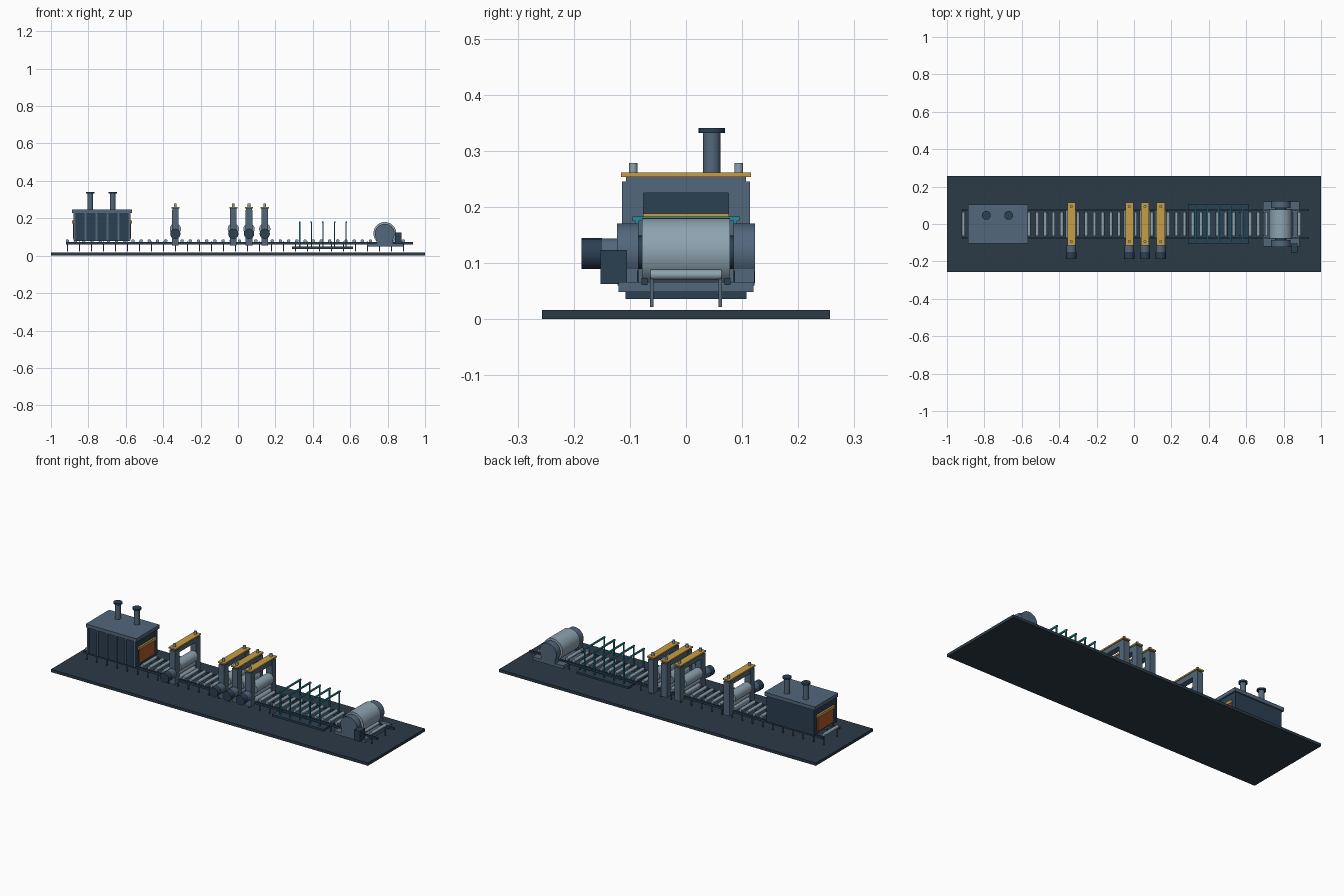
import bpy, math
from math import pi

if "Cube" in bpy.data.objects:
    bpy.data.objects.remove(bpy.data.objects["Cube"])


def material(name, rgb):
    m = bpy.data.materials.new(name)
    m.diffuse_color = (*rgb, 1)
    m.use_nodes = True
    m.node_tree.nodes["Principled BSDF"].inputs["Base Color"].default_value = m.diffuse_color
    return m


BASE = material("base_slate", (0.024, 0.042, 0.061))
DARK = material("dark_blue", (0.024, 0.050, 0.085))
STEEL = material("steel_blue", (0.085, 0.135, 0.20))
LIGHT = material("roll_steel", (0.27, 0.37, 0.44))
GOLD = material("gold", (0.58, 0.34, 0.06))
TEAL = material("teal", (0.02, 0.26, 0.32))
ORANGE = material("hot_orange", (0.45, 0.10, 0.025))


def box(name, x, y, z, mat):
    """Box from three (min, max) ranges."""
    bpy.ops.mesh.primitive_cube_add(size=1, location=[(a + b) / 2 for a, b in (x, y, z)])
    o = bpy.context.object
    o.scale = [b - a for a, b in (x, y, z)]
    bpy.ops.object.transform_apply(location=False, rotation=False, scale=True)
    o.name = name
    o.data.materials.append(mat)
    return o


def cyl(name, loc, r, length, mat, axis="Z", sides=24):
    rot = (pi / 2, 0, 0) if axis == "Y" else (0, 0, 0)
    bpy.ops.mesh.primitive_cylinder_add(vertices=sides, radius=r, depth=length,
                                        location=loc, rotation=rot)
    o = bpy.context.object
    o.name = name
    o.data.materials.append(mat)
    bpy.ops.object.shade_smooth_by_angle()
    return o


def repeat(o, count, step):
    m = o.modifiers.new("repeat", "ARRAY")
    m.count = count
    m.use_relative_offset = False
    m.use_constant_offset = True
    m.constant_offset_displace = step


def around(c, half):
    return (c - half, c + half)


box("base_plate", (-1, 1), (-0.257, 0.257), (0, 0.016), BASE)

# Roller table
for s in (-1, 1):
    box("table_rail", (-0.92, 0.935), around(s * 0.074, 0.005), (0.061, 0.073), DARK)
    leg = box("table_leg", around(-0.912, 0.003), around(s * 0.061, 0.003), (0.022, 0.075), STEEL)
    repeat(leg, 29, (0.0642, 0, 0))
roller = cyl("table_roller", (-0.912, 0, 0.079), 0.009, 0.127, LIGHT, "Y", 16)
m = roller.modifiers.new("repeat", "ARRAY")
roller.modifiers.remove(m)
for i in range(1, 42):
    o = roller.copy()
    o.location.x += i * 0.0438
    bpy.context.collection.objects.link(o)

# Reheating furnace
box("furnace_body", (-0.877, -0.577), (-0.097, 0.097), (0.078, 0.227), DARK)
box("furnace_roof", (-0.887, -0.568), (-0.105, 0.105), (0.227, 0.247), STEEL)
rib = box("furnace_rib", around(-0.875, 0.005), (-0.103, -0.096), (0.08, 0.227), STEEL)
repeat(rib, 6, (0.0588, 0, 0))
for x, s in ((-0.877, -1), (-0.577, 1)):
    box("furnace_door", around(x, 0.005), (-0.07, 0.07), (0.093, 0.172), ORANGE)
    box("door_lintel", around(x + s * 0.003, 0.007), (-0.076, 0.076), (0.172, 0.188), GOLD)
for x in (-0.79, -0.67):
    cyl("chimney", (x, 0.046, 0.29), 0.0155, 0.086, STEEL)
    cyl("chimney_cap", (x, 0.046, 0.3365), 0.0235, 0.009, DARK)

# Rolling stands: one rougher, three finishers
for x in (-0.335, -0.025, 0.059, 0.143):
    for s in (-1, 1):
        box("stand_column", around(x, 0.018), around(s * 0.095, 0.019), (0.055, 0.245), STEEL)
        cyl("screw_down", (x, s * 0.094, 0.268), 0.0075, 0.02, LIGHT, sides=16)
    box("stand_top_beam", around(x, 0.0165), (-0.107, 0.107), (0.225, 0.254), STEEL)
    box("stand_cap", around(x, 0.0215), (-0.116, 0.116), (0.253, 0.261), GOLD)
    cyl("upper_backup_roll", (x, 0, 0.143), 0.030, 0.152, LIGHT, "Y", 32)
    cyl("upper_work_roll", (x, 0, 0.104), 0.015, 0.152, LIGHT, "Y")
    cyl("lower_work_roll", (x, 0, 0.071), 0.017, 0.152, LIGHT, "Y")
    cyl("drive_coupling", (x, -0.131, 0.118), 0.026, 0.04, STEEL, "Y", 16)
    cyl("drive_motor", (x, -0.168, 0.117), 0.0275, 0.036, DARK, "Y", 16)

# Cooling section with spray gates
box("cooling_tray", (0.29, 0.615), (-0.108, 0.108), (0.036, 0.048), DARK)
for i in range(5):
    x = 0.33 + i * 0.062
    for s in (-1, 1):
        box("spray_post", around(x, 0.003), around(s * 0.088, 0.003), (0.047, 0.178), TEAL)
    box("spray_header", around(x, 0.004), (-0.095, 0.095), (0.175, 0.183), TEAL)

# Coiler
box("coiler_bed", (0.69, 0.885), (-0.12, 0.12), (0.048, 0.066), STEEL)
cyl("coil_drum", (0.785, 0, 0.119), 0.061, 0.156, LIGHT, "Y", 40)
for s in (-1, 1):
    cyl("mandrel_hub", (0.785, s * 0.082, 0.119), 0.03, 0.012, DARK, "Y")
    cyl("coiler_bearing", (0.785, s * 0.104, 0.117), 0.053, 0.038, STEEL, "Y", 32)
    box("coiler_pedestal", around(0.785, 0.045), (s * 0.104 - 0.018, s * 0.104 + 0.018),
        (0.06, 0.117), STEEL)
box("coiler_motor", (0.84, 0.875), (-0.152, -0.105), (0.063, 0.123), DARK)
